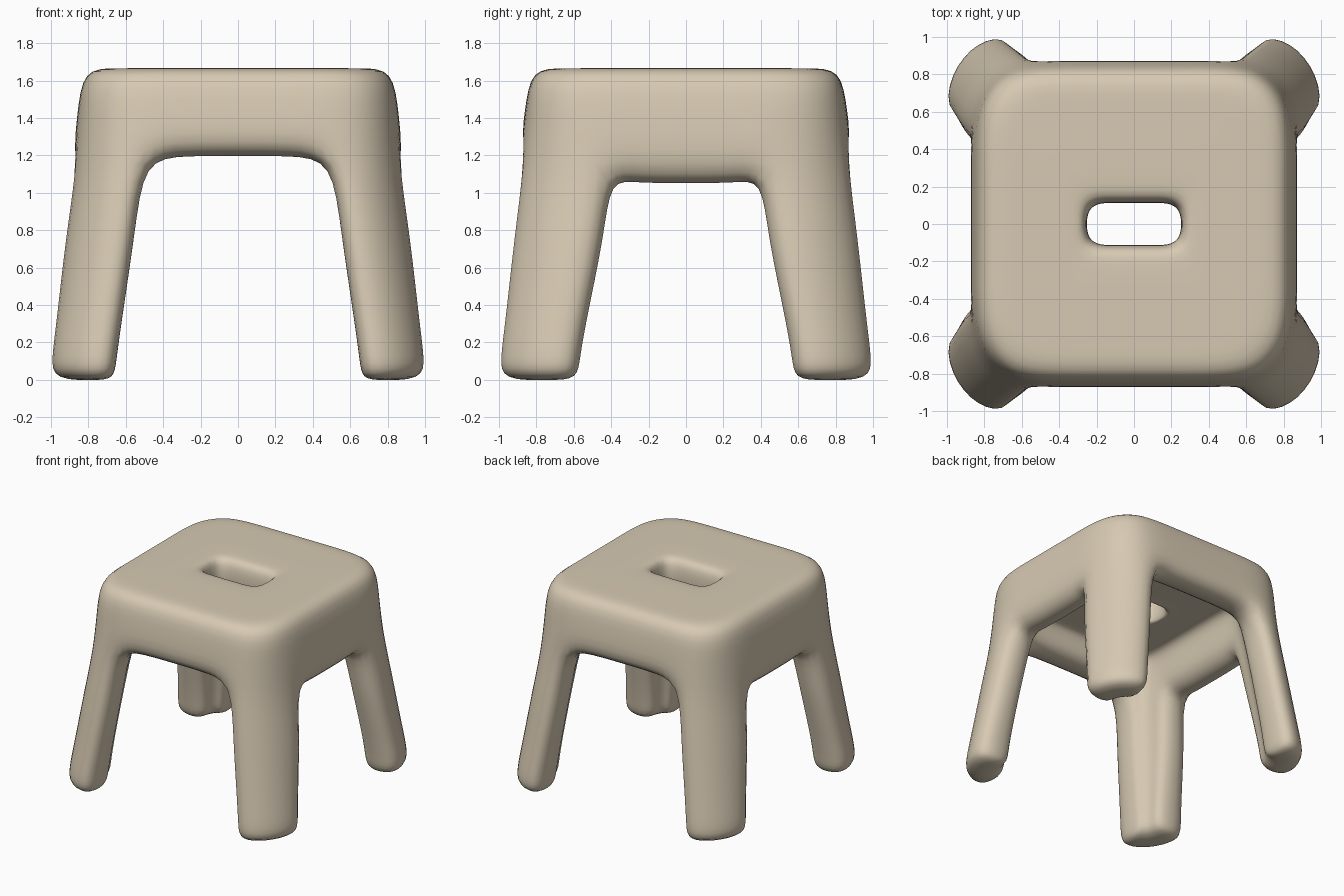
import bpy, bmesh
from math import cos, sin, radians
from mathutils import Vector

cube = bpy.data.objects.get("Cube")
if cube:
    bpy.data.objects.remove(cube)

mat = bpy.data.materials.new("warm_beige")
mat.use_nodes = True
COLOUR = (0.68, 0.59, 0.45, 1)
mat.diffuse_color = COLOUR
mat.node_tree.nodes["Principled BSDF"].inputs["Base Color"].default_value = COLOUR

COLS = 8             # columns around one quarter, front middle to side middle
LEG = range(2, 5)    # face columns that carry on down as a leg


def ring(w, xe, ye, z_front, z_side):
    """Quarter of a rounded square; the corner arc runs from xe to ye."""
    plan = [(0, w), (xe * 0.58, w), (xe, w)]
    for a in (60, 30):
        k = 1.06
        plan.append((xe + (w - xe) * cos(radians(a)) * k,
                     ye + (w - ye) * sin(radians(a)) * k))
    plan += [(w, ye), (w, ye * 0.66), (w, 0)]
    mix = (0, 0, 0.15, 0.35, 0.65, 0.85, 1, 1)
    return [Vector((x, y, z_front + (z_side - z_front) * m))
            for (x, y), m in zip(plan, mix)]


def blend(a, b, t, z):
    points = [p.lerp(q, t) for p, q in zip(a, b)]
    for p in points:
        p.z = z
    return points


# Grip slot outline, one quarter
slot = [Vector((x, y, 1.64)) for x, y in
        ((0, .11), (.09, .11), (.16, .11), (.205, .1),
         (.235, .075), (.245, .045), (.25, .02), (.25, 0))]


def skin(top, seat_rows, skirt_rows):
    rim = ring(*seat_rows)
    rows = [blend(slot, rim, 0, top - 0.015),
            blend(slot, rim, 0.15, top),
            blend(slot, rim, 0.55, top), rim]
    return rows + [ring(*r) for r in skirt_rows]


# Outer skin: seat edge, apron, then legs
outer = skin(1.668, (.66, .40, .36, 1.665, 1.665), [
    (.83, .50, .46, 1.665, 1.665),
    (.86, .50, .45, 1.45, 1.42),
    (.895, .50, .40, 1.19, 1.04),
    (.945, .545, .43, .80, .76),
    (.995, .62, .53, .30, .30),
    (1.02, .645, .56, .12, .12),
    (1.015, .66, .575, -.005, -.005)])
# Inner skin: hollow underside
T = 0.27
inner = skin(1.40, (.48, .32, .28, 1.40, 1.40), [
    (.575, .44, .40, 1.40, 1.40),
    (.60, .48, .42, 1.31, 1.27),
    (.895 - T, .50, .40, 1.19, 1.04),
    (.945 - T, .545, .43, .80, .76),
    (.99 - T, .62, .53, .30, .30),
    (1.0 - T, .645, .56, .12, .12),
    (1.01 - T, .66, .575, -.005, -.005)])
APRON_ROWS = 6       # face rows that go all the way round

bm = bmesh.new()
used = {(r, c) for r in range(len(outer) - 1) for c in range(COLS - 1)
        if r < APRON_ROWS or c in LEG}
corners = {(r + i, c + j) for r, c in used for i in (0, 1) for j in (0, 1)}
out_v = {k: bm.verts.new(outer[k[0]][k[1]]) for k in corners}
in_v = {k: bm.verts.new(inner[k[0]][k[1]]) for k in corners}
edge_use = {}
for r, c in used:
    loop = [(r, c), (r + 1, c), (r + 1, c + 1), (r, c + 1)]
    bm.faces.new([out_v[k] for k in loop])
    bm.faces.new([in_v[k] for k in reversed(loop)])
    for a, b in zip(loop, loop[1:] + loop[:1]):
        edge_use.setdefault(frozenset((a, b)), []).append((a, b))
# Rims: slot wall, arch edges, leg edges and feet; mirror seams stay open
for uses in edge_use.values():
    a, b = uses[0]
    seam = a[1] == b[1] and a[1] in (0, COLS - 1)
    if len(uses) == 1 and not seam:
        bm.faces.new([out_v[b], out_v[a], in_v[a], in_v[b]])
bmesh.ops.recalc_face_normals(bm, faces=bm.faces)
for f in bm.faces:
    f.smooth = True

mesh = bpy.data.meshes.new("stool_body")
bm.to_mesh(mesh)
bm.free()
mesh.materials.append(mat)
stool = bpy.data.objects.new("stool_body", mesh)
bpy.context.collection.objects.link(stool)

mirror = stool.modifiers.new("four_quarters", 'MIRROR')
mirror.use_axis = (True, True, False)
mirror.use_clip = True
soft = stool.modifiers.new("soft_edges", 'SUBSURF')
soft.levels = soft.render_levels = 2
